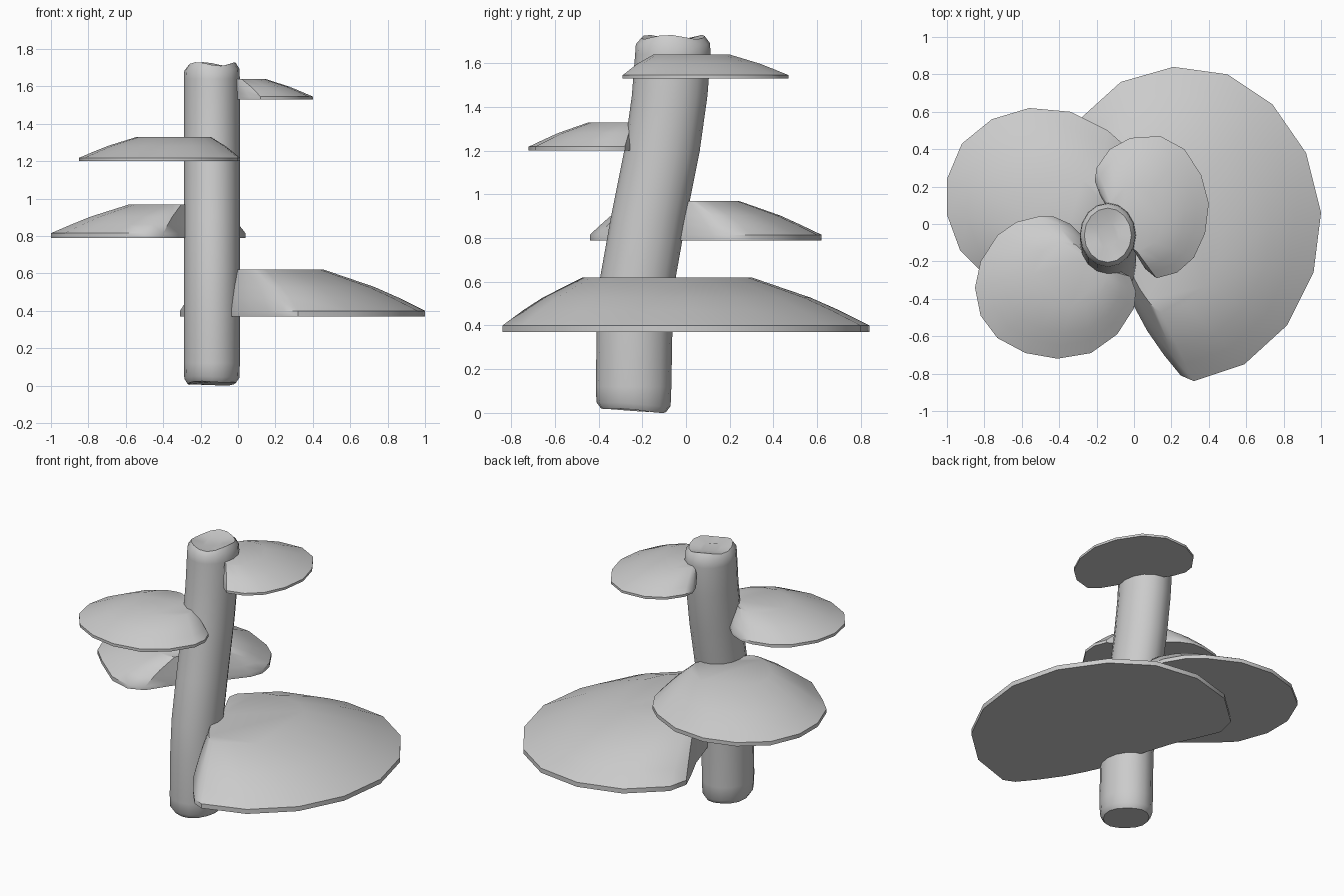
import bpy, bmesh
from math import sin, cos, pi


def loft(name, rings):
    """Skin a stack of equal-sized point rings and close both ends."""
    bm = bmesh.new()
    vr = [[bm.verts.new(p) for p in r] for r in rings]
    n = len(rings[0])
    for a, b in zip(vr, vr[1:]):
        for i in range(n):
            j = (i + 1) % n
            bm.faces.new((a[i], a[j], b[j], b[i]))
    bm.faces.new(vr[0][::-1])
    bm.faces.new(vr[-1])
    bmesh.ops.recalc_face_normals(bm, faces=bm.faces)
    me = bpy.data.meshes.new(name)
    bm.to_mesh(me)
    bm.free()
    ob = bpy.data.objects.new(name, me)
    bpy.context.collection.objects.link(ob)
    bpy.ops.object.select_all(action='DESELECT')
    ob.select_set(True)
    bpy.context.view_layer.objects.active = ob
    bpy.ops.object.shade_smooth_by_angle(angle=0.7)
    return ob


def cap(name, outline, centre, z0, z1):
    """Shelf cap: thin rim, then a dome shrinking toward the trunk."""
    cx, cy = centre
    h = z1 - z0
    rim = min(0.03, 0.14 * h)
    profile = [(1, 0), (1, rim), (0.86, 0.40 * h), (0.73, 0.63 * h), (0.46, h)]
    loft(name, [[(cx + s * (x - cx), cy + s * (y - cy), z0 + z)
                 for x, y in outline] for s, z in profile])


# Leaning trunk: (z, centre y, ring scale, wobble, tilt)
N = 16
path = [(0.012, -0.24, 0.86, 0.004, -0.07), (0.04, -0.24, 0.98, 0.003, -0.06),
        (0.12, -0.24, 1, 0, 0), (0.4, -0.235, 1, 0, 0), (0.62, -0.22, 1, 0, 0),
        (0.9, -0.17, 1, 0, 0), (1.2, -0.11, 1, 0, 0), (1.45, -0.075, 1, 0, 0),
        (1.64, -0.06, 1, 0, 0), (1.69, -0.06, 0.98, 0.006, 0),
        (1.72, -0.06, 0.84, 0.010, 0), (1.705, -0.06, 0.4, 0.004, 0)]
rings = []
for z, cy, s, wob, tilt in path:
    rings.append([(-0.14 + 0.15 * s * cos(a), cy + 0.173 * s * sin(a),
                   z + wob * cos(3 * a + 0.5) + tilt * 0.17 * s * sin(a))
                  for a in (2 * pi * i / N for i in range(N))])
loft("trunk", rings)

# Four kidney-shaped shelf caps, largest at the bottom
cap("lowest_cap", [
    (.21, .84), (.5, .8), (.74, .64), (.92, .38), (1, .06), (.96, -.26),
    (.82, -.54), (.59, -.75), (.32, -.84), (.25, -.81), (.16, -.7),
    (.07, -.57), (0, -.44), (-.04, -.35), (-.1, -.1), (-.18, .15),
    (-.26, .32), (-.31, .44), (-.28, .57), (-.07, .76)],
    (0, -.16), 0.37, 0.62)

cap("back_left_cap", [
    (-.56, .62), (-.34, .6), (-.14, .5), (-.05, .42), (.02, .3), (.04, .2),
    (.01, .12), (-.1, -.02), (-.22, -.14), (-.32, -.28), (-.4, -.4),
    (-.5, -.44), (-.64, -.4), (-.83, -.24), (-.93, -.14), (-1, .05),
    (-1, .24), (-.92, .43), (-.76, .56)],
    (-.22, -.08), 0.79, 0.97)

cap("front_left_cap", [
    (-.82, -.49), (-.85, -.34), (-.82, -.2), (-.73, -.06), (-.63, .01),
    (-.51, .04), (-.43, .04), (-.34, 0), (-.26, -.08), (-.2, -.16),
    (-.1, -.24), (-.02, -.28), (.01, -.36), (0, -.45), (-.09, -.59),
    (-.23, -.69), (-.41, -.72), (-.58, -.69), (-.73, -.61)],
    (-.28, -.21), 1.2, 1.33)

cap("top_right_cap", [
    (-.2, .3), (-.13, .4), (-.02, .46), (.14, .47), (.27, .4), (.36, .26),
    (.4, .11), (.38, -.05), (.32, -.18), (.23, -.26), (.12, -.29),
    (.06, -.24), (.01, -.16), (-.04, -.05), (-.11, .06), (-.18, .15),
    (-.21, .23)],
    (-.07, -.03), 1.53, 1.64)
